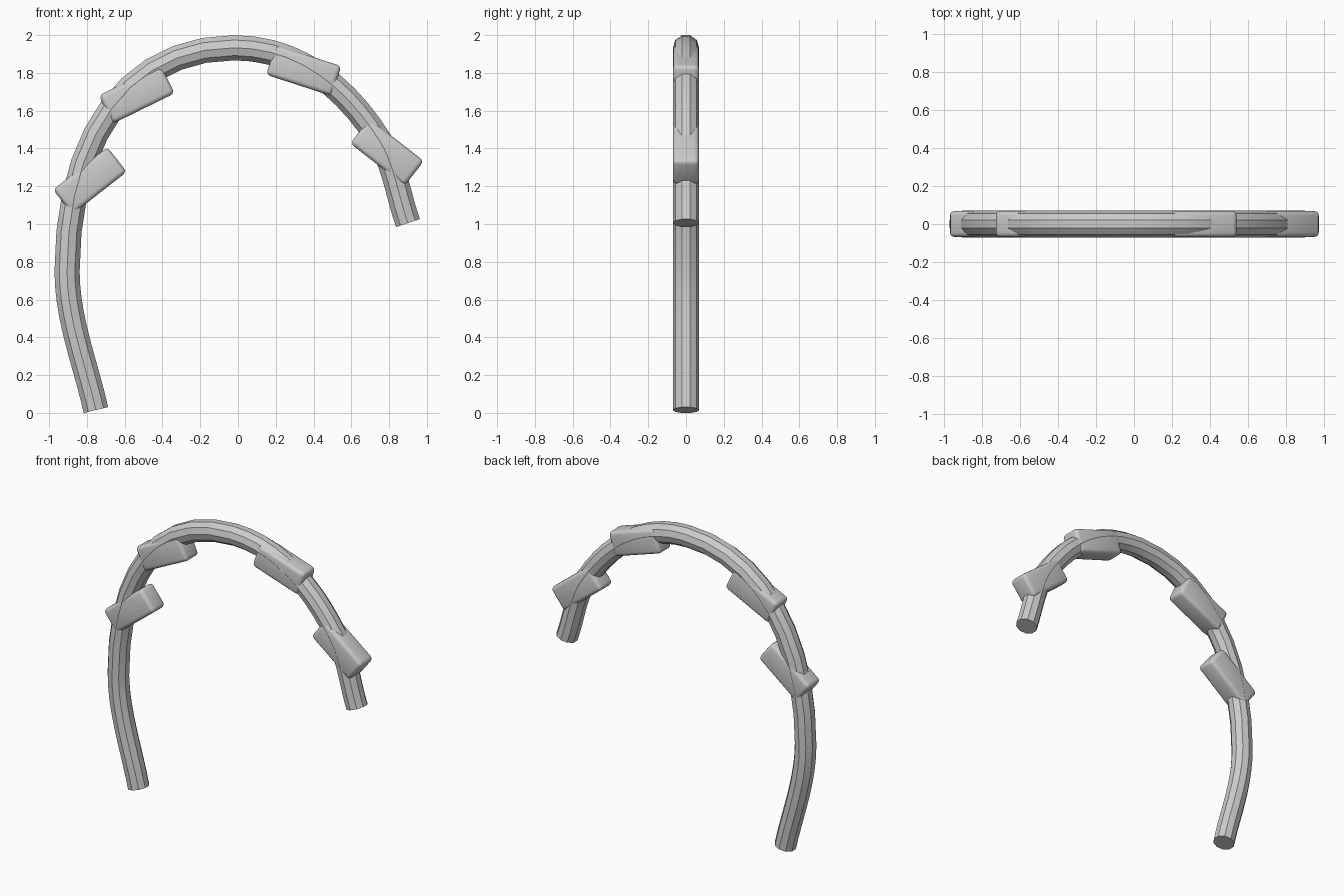
import bpy, bmesh, math
from mathutils import Vector, Matrix
from mathutils.geometry import interpolate_bezier

if "Cube" in bpy.data.objects:
    bpy.data.objects.remove(bpy.data.objects["Cube"])

RADIUS = 0.07
SIDES = 10


def finish(bm, name):
    bmesh.ops.recalc_face_normals(bm, faces=bm.faces)
    me = bpy.data.meshes.new(name)
    bm.to_mesh(me)
    bm.free()
    ob = bpy.data.objects.new(name, me)
    bpy.context.collection.objects.link(ob)
    return ob


def smooth(ob, angle):
    bpy.ops.object.select_all(action='DESELECT')
    ob.select_set(True)
    bpy.context.view_layer.objects.active = ob
    bpy.ops.object.shade_smooth_by_angle(angle=math.radians(angle))


# Curved ten-sided stem: x, z, direction x, direction z, handle in, handle out
nodes = [(-0.752, 0.015, -0.22, 0.975, 0.0, 0.25),
         (-0.905, 0.75, 0.0, 1.0, 0.25, 0.72),
         (-0.02, 1.933, 1.0, 0.0, 0.55, 0.34),
         (0.75, 1.44, 0.53, -0.85, 0.33, 0.15),
         (0.90, 1.005, 0.34, -0.94, 0.15, 0.0)]
path = []
for a, b in zip(nodes, nodes[1:]):
    p, q = Vector((a[0], 0, a[1])), Vector((b[0], 0, b[1]))
    h1 = p + Vector((a[2], 0, a[3])) * a[5]
    h2 = q - Vector((b[2], 0, b[3])) * b[4]
    pts = interpolate_bezier(p, h1, h2, q, 11)
    path += pts if not path else pts[1:]

bm = bmesh.new()
rings = []
for i, p in enumerate(path):
    t = (path[min(i + 1, len(path) - 1)] - path[max(i - 1, 0)]).normalized()
    side = Vector((t.z, 0, -t.x))
    rings.append([])
    for k in range(SIDES):
        ang = math.tau * k / SIDES
        off = Vector((0, math.cos(ang), 0)) + side * math.sin(ang)
        rings[-1].append(bm.verts.new(p + off * RADIUS))
for r, s in zip(rings, rings[1:]):
    for k in range(SIDES):
        j = (k + 1) % SIDES
        bm.faces.new((r[k], r[j], s[j], s[k]))
bm.faces.new(rings[0])
bm.faces.new(rings[-1])
smooth(finish(bm, "curved_stem"), 30)

# Rounded blocks along the stem: x, z, tilt in degrees
blocks = [(-0.784, 1.229, 38), (-0.536, 1.686, 26),
          (0.348, 1.813, -18), (0.789, 1.38, -38)]
for i, (x, z, tilt) in enumerate(blocks):
    bm = bmesh.new()
    bmesh.ops.create_cube(bm, size=1)
    bmesh.ops.scale(bm, vec=(0.365, 0.138, 0.166), verts=bm.verts)
    bmesh.ops.bevel(bm, geom=bm.edges[:], offset=0.024, segments=3,
                    profile=0.5, affect='EDGES')
    bmesh.ops.transform(bm, verts=bm.verts,
                        matrix=Matrix.Translation((x, 0, z)) @
                        Matrix.Rotation(math.radians(-tilt), 4, 'Y'))
    smooth(finish(bm, f"block_{i + 1}"), 40)
